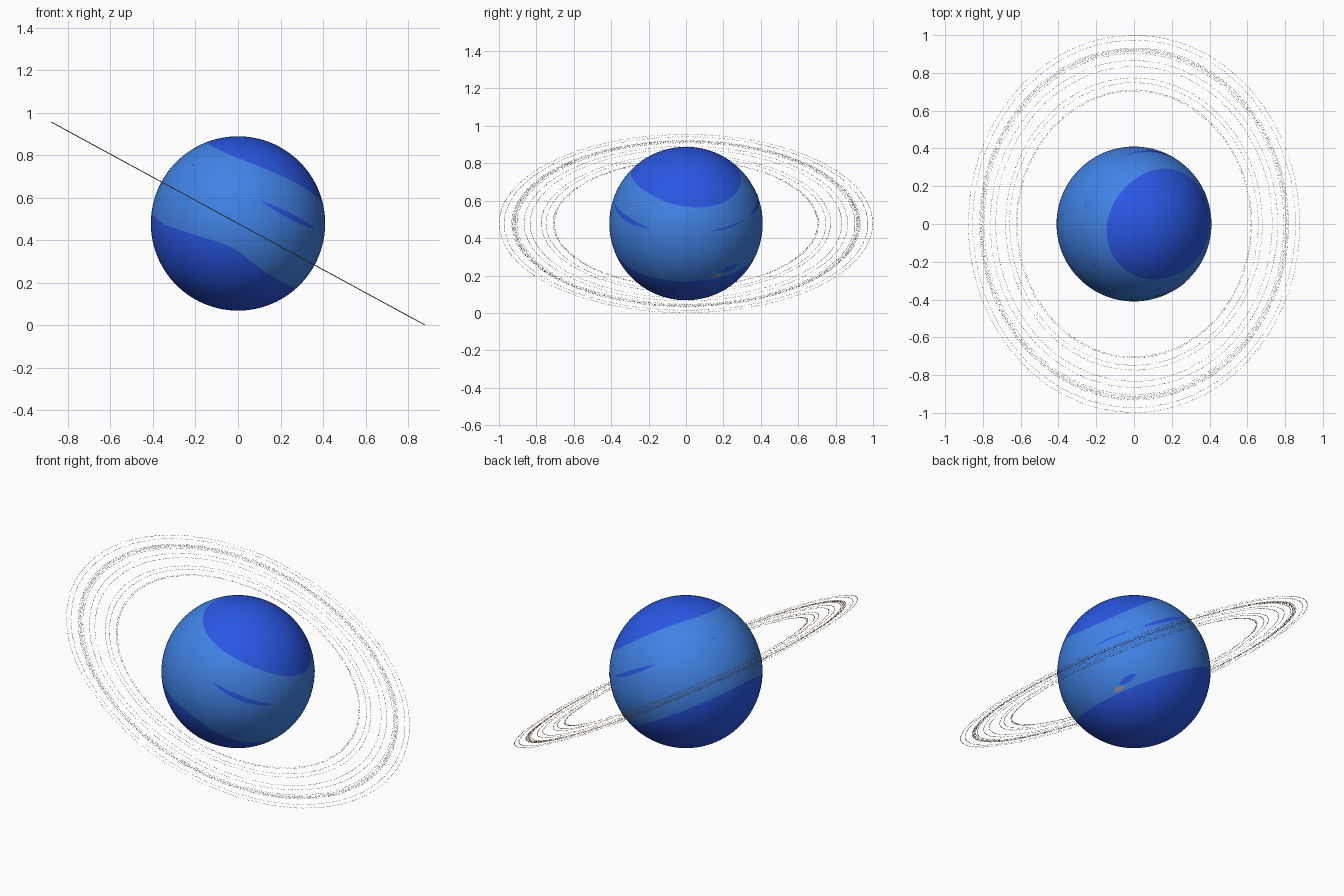
import bpy, bmesh, random
from math import sin, cos, asin, atan2, radians, degrees, pi, exp
from mathutils import Vector

if "Cube" in bpy.data.objects:
    bpy.data.objects.remove(bpy.data.objects["Cube"])

R = 0.41
TILT = (0, radians(28.5), 0)
CENTRE = (0, 0, 0.478)
random.seed(4)


def material(name, rgb):
    m = bpy.data.materials.new(name)
    m.use_nodes = True
    m.diffuse_color = (*rgb, 1)
    m.node_tree.nodes["Principled BSDF"].inputs["Base Color"].default_value = (*rgb, 1)
    return m


light_blue = material("light blue", (0.052, 0.225, 0.78))
deep_blue = material("deep blue", (0.022, 0.095, 0.77))
tan = material("tan", (0.32, 0.27, 0.21))
ring_brown = material("ring brown", (0.4, 0.2, 0.07))


def add_object(name, bm, *mats, smooth=True):
    me = bpy.data.meshes.new(name)
    bm.to_mesh(me)
    bm.free()
    for m in mats:
        me.materials.append(m)
    ob = bpy.data.objects.new(name, me)
    ob.location, ob.rotation_euler = CENTRE, TILT
    bpy.context.collection.objects.link(ob)
    for p in me.polygons:
        p.use_smooth = smooth


def on_sphere(height, lon, radius):
    lat = asin(height / R)
    return Vector((cos(lat) * cos(lon), cos(lat) * sin(lon), sin(lat))) * radius


# Wavy band borders, as heights along the tilted axis
def cap_edge(lon):
    return 0.279 + 0.018 * cos(2 * (lon + radians(60)))


def south_edge(lon):
    d = degrees(lon)
    return -0.143 + 0.03 * exp(-((d + 85) / 20) ** 2) - 0.025 * exp(-((d + 145) / 25) ** 2)


# Planet: rows of the sphere are bent to follow the band borders
SOUTH, CAP = -18.75, 45.0
bm = bmesh.new()
bmesh.ops.create_uvsphere(bm, u_segments=144, v_segments=96, radius=R)
for f in bm.faces:
    lat = degrees(asin(f.calc_center_median().normalized().z))
    f.material_index = 0 if SOUTH < lat < CAP else 1
for v in bm.verts:
    d = v.co.normalized()
    lat, lon = degrees(asin(max(-1, min(1, d.z)))), atan2(d.y, d.x)
    lo, hi = (degrees(asin(e(lon) / R)) for e in (south_edge, cap_edge))
    if lat <= SOUTH:
        new = -90 + (lat + 90) * (lo + 90) / (SOUTH + 90)
    elif lat <= CAP:
        new = lo + (lat - SOUTH) * (hi - lo) / (CAP - SOUTH)
    else:
        new = 90 - (90 - lat) * (90 - hi) / (90 - CAP)
    a = radians(new)
    v.co = Vector((cos(a) * cos(lon), cos(a) * sin(lon), sin(a))) * R
add_object("planet", bm, light_blue, deep_blue)


# Tapered cloud marks lying just over the surface
def cloud(name, start, end, height, half_width, mat, slope=0.0, steps=32):
    bm = bmesh.new()
    rows = []
    for i in range(steps + 1):
        t = i / steps
        lon = radians(start + (end - start) * t)
        w = half_width * max(0.02, sin(pi * t)) ** 0.7
        h = height + slope * (t - 0.5)
        rows.append([bm.verts.new(on_sphere(h + s * w, lon, R + 0.002)) for s in (-1, 0, 1)])
    for a, b in zip(rows, rows[1:]):
        for k in range(2):
            bm.faces.new((a[k], b[k], b[k + 1], a[k + 1]))
    add_object(name, bm, mat)


cloud("front_streak", -84, -31, 0.147, 0.013, deep_blue, 0.006)
cloud("left_streak", 19, 54, 0.147, 0.005, deep_blue)
cloud("back_streak", 62, 110, 0.145, 0.012, deep_blue)
cloud("small_front_streak", -148, -143, 0.142, 0.004, deep_blue)
cloud("small_back_streak", 162, 167, 0.145, 0.003, deep_blue)
cloud("dark_spot", 28, 43, -0.096, 0.017, deep_blue, 0.016)
cloud("pale_spot", 22, 31, -0.123, 0.011, tan)


# Thin rings around the tilted equator, each a stream of tiny rock chips
CHIP = [Vector(c) * 0.0012 for c in ((1, 1, 1), (1, -1, -1), (-1, 1, -1), (-1, -1, 1))]


def rock_ring(name, radius):
    bm = bmesh.new()
    count = int(1000 * radius)
    for i in range(count):
        lon = 2 * pi * (i + random.random()) / count
        r = radius + random.uniform(-0.001, 0.001)
        spot = Vector((r * cos(lon), r * sin(lon), random.uniform(-0.001, 0.001)))
        a, b, c, d = (bm.verts.new(spot + corner) for corner in CHIP)
        for tri in ((a, b, c), (a, c, d), (a, d, b), (b, d, c)):
            bm.faces.new(tri)
    add_object(name, bm, ring_brown, smooth=False)


RADII = (0.703, 0.709, 0.748, 0.773, 0.833, 0.865, 0.903,
         0.913, 0.919, 0.925, 0.931, 0.972, 0.998)
for i, r in enumerate(RADII):
    rock_ring(f"ring_{i + 1}", r)
